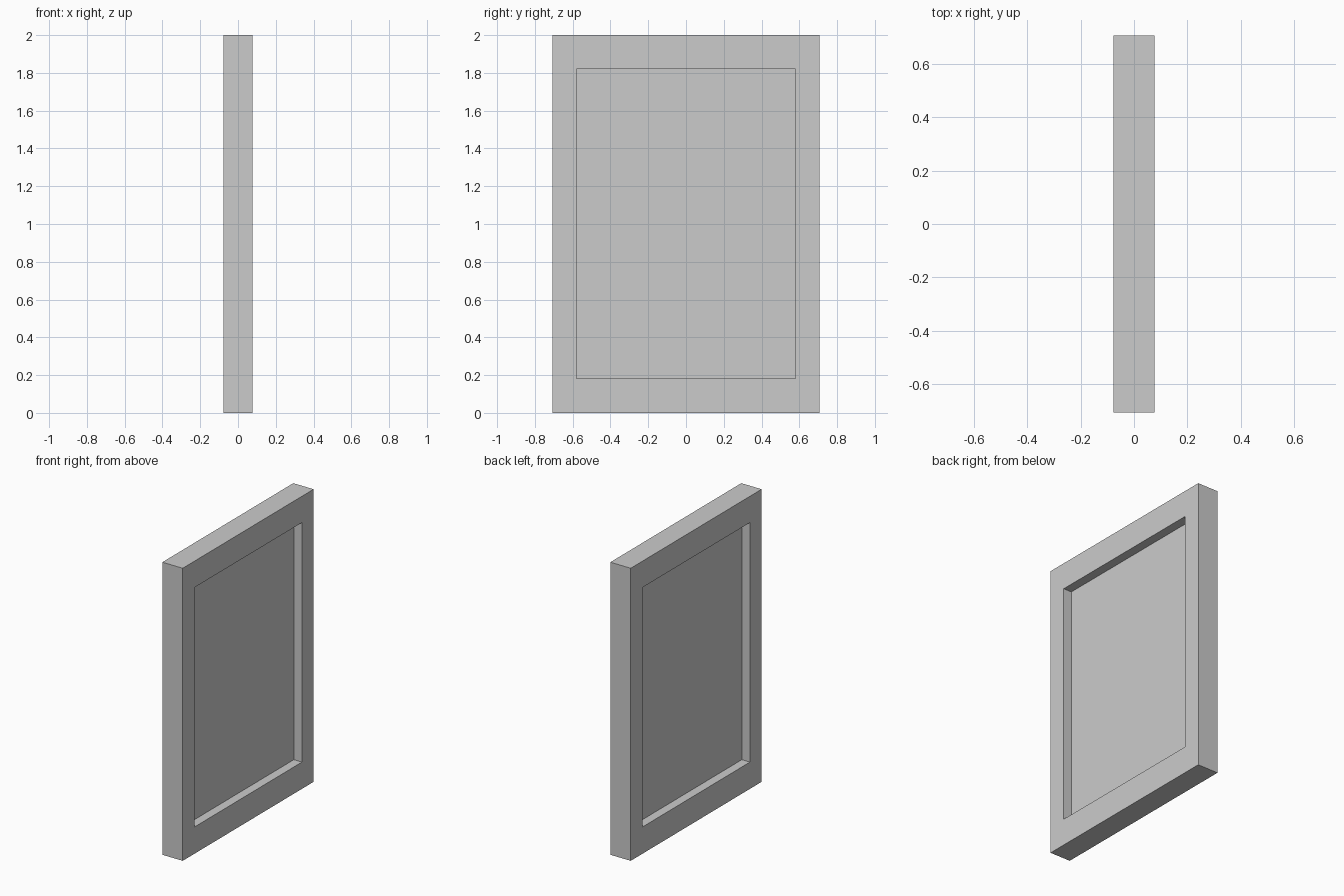
import bpy
import bmesh

if "Cube" in bpy.data.objects:
    bpy.data.objects.remove(bpy.data.objects["Cube"])

HALF_T, HALF_W, HEIGHT = 0.077, 0.707, 2.0      # outer frame
OPEN_W, OPEN_Z0, OPEN_Z1 = 0.581, 0.183, 1.82   # opening
PANEL_HALF_T = 0.0155                           # recessed panel


def finish(name, bm):
    bmesh.ops.recalc_face_normals(bm, faces=bm.faces[:])
    mesh = bpy.data.meshes.new(name)
    bm.to_mesh(mesh)
    bm.free()
    obj = bpy.data.objects.new(name, mesh)
    bpy.context.collection.objects.link(obj)
    return obj


def rect(bm, x, half_w, z0, z1):
    corners = [(-half_w, z0), (half_w, z0), (half_w, z1), (-half_w, z1)]
    return [bm.verts.new((x, y, z)) for y, z in corners]


def bridge(bm, a, b):
    for i in range(4):
        j = (i + 1) % 4
        bm.faces.new((a[i], a[j], b[j], b[i]))


# Frame: rectangular ring, four loops joined around
bm = bmesh.new()
loops = [
    rect(bm, -HALF_T, HALF_W, 0, HEIGHT),
    rect(bm, HALF_T, HALF_W, 0, HEIGHT),
    rect(bm, HALF_T, OPEN_W, OPEN_Z0, OPEN_Z1),
    rect(bm, -HALF_T, OPEN_W, OPEN_Z0, OPEN_Z1),
]
for i in range(4):
    bridge(bm, loops[i], loops[(i + 1) % 4])
finish("frame", bm)

# Panel: thin slab set midway in the opening
bm = bmesh.new()
back = rect(bm, -PANEL_HALF_T, OPEN_W, OPEN_Z0, OPEN_Z1)
front = rect(bm, PANEL_HALF_T, OPEN_W, OPEN_Z0, OPEN_Z1)
bridge(bm, back, front)
bm.faces.new(back)
bm.faces.new(front)
finish("panel", bm)
